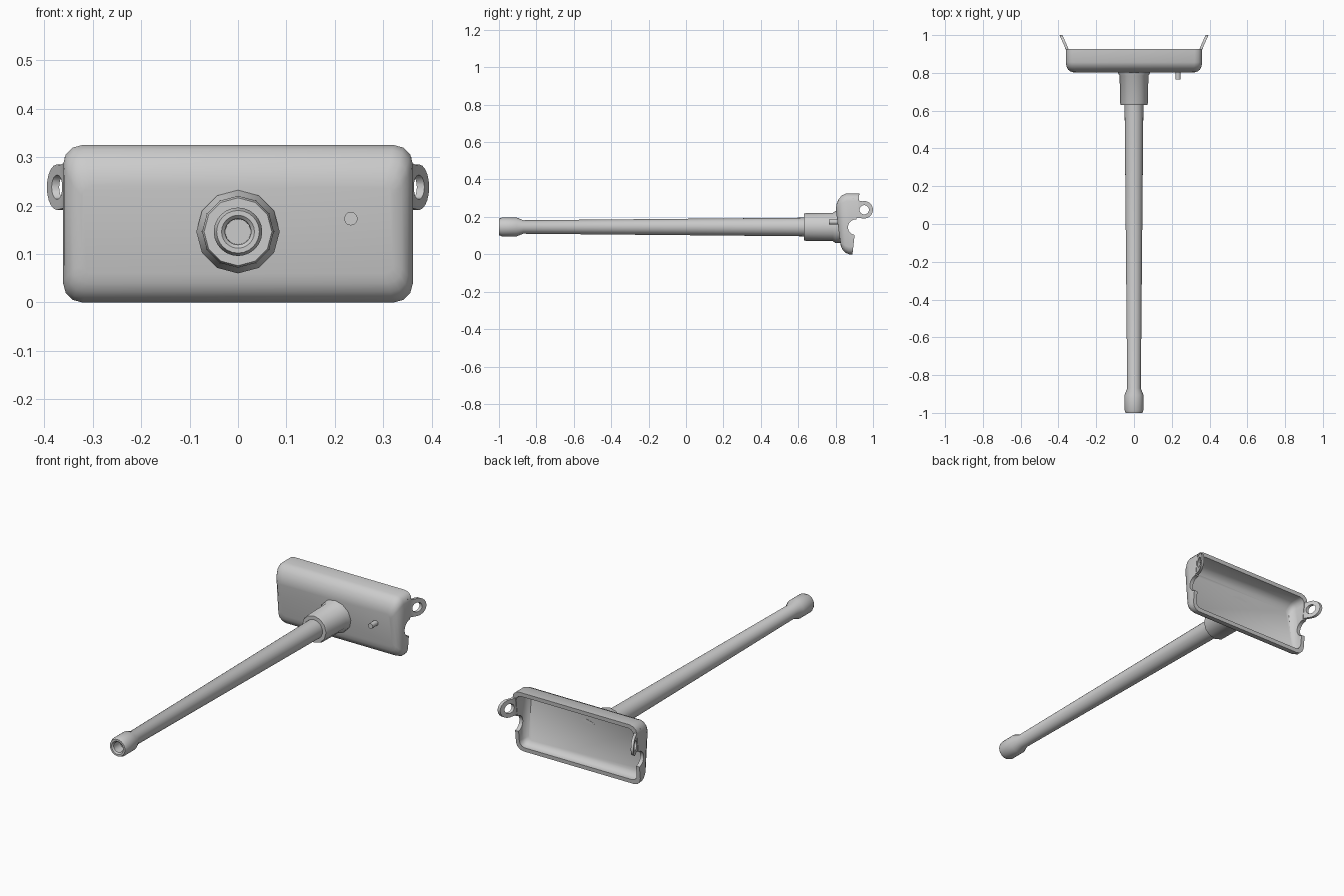
import bpy, bmesh, math
from mathutils import Vector

if "Cube" in bpy.data.objects:
    bpy.data.objects.remove(bpy.data.objects["Cube"])

AXIS_Z = 0.146
mat = bpy.data.materials.new("plain grey")
mat.diffuse_color = (0.6, 0.6, 0.6, 1)
mat.use_nodes = True
mat.node_tree.nodes["Principled BSDF"].inputs["Base Color"].default_value = mat.diffuse_color


def finish(name, bm, angle=35, cutters=()):
    """Turn a bmesh into a shaded object, with optional boolean cuts."""
    bmesh.ops.recalc_face_normals(bm, faces=bm.faces)
    mesh = bpy.data.meshes.new(name)
    bm.to_mesh(mesh)
    bm.free()
    ob = bpy.data.objects.new(name, mesh)
    bpy.context.collection.objects.link(ob)
    mesh.materials.append(mat)
    bpy.ops.object.select_all(action='DESELECT')
    ob.select_set(True)
    bpy.context.view_layer.objects.active = ob
    for c in cutters:
        m = ob.modifiers.new("cut", 'BOOLEAN')
        m.operation, m.solver, m.object = 'DIFFERENCE', 'EXACT', c
        bpy.ops.object.modifier_apply(modifier=m.name)
    bpy.ops.object.shade_smooth_by_angle(angle=math.radians(angle))
    return ob


def loft(bm, rings):
    """Bridge equal-length rings of points and cap both ends."""
    loops = [[bm.verts.new(p) for p in r] for r in rings]
    n = len(loops[0])
    for a, b in zip(loops, loops[1:]):
        for i in range(n):
            j = (i + 1) % n
            bm.faces.new((a[i], a[j], b[j], b[i]))
    bm.faces.new(loops[0])
    bm.faces.new(loops[-1])


def lathe(name, profile, segs, x=0, z=AXIS_Z):
    """Revolve (radius, y) pairs around an axis along y."""
    bm = bmesh.new()
    loft(bm, [[(x + r * math.sin(math.tau * i / segs), y,
                z + r * math.cos(math.tau * i / segs)) for i in range(segs)]
              for r, y in profile])
    return finish(name, bm)


def cross_cylinder(name, y, z, r):
    """Hidden cutter running along x."""
    bm = bmesh.new()
    loft(bm, [[(x, y + r * math.cos(math.tau * i / 20), z + r * math.sin(math.tau * i / 20))
               for i in range(20)] for x in (-0.6, 0.6)])
    ob = finish(name, bm)
    ob.hide_render = True
    ob.hide_set(True)
    return ob


def plate_ring(xh, z0, z1, yb, yt, r):
    """Rounded rectangle whose depth slopes from yb (bottom) to yt (top)."""
    pts = []
    for k, (sx, top) in enumerate(((1, 1), (-1, 1), (-1, 0), (1, 0))):
        cx, cz = sx * (xh - r), (z1 - r if top else z0 + r)
        for s in range(4):
            a = math.radians(90 * k + 30 * s)
            z = cz + r * math.sin(a)
            pts.append((cx + r * math.cos(a), yb + (yt - yb) * (z - z0) / (z1 - z0), z))
    return pts


# Barrel with swollen muzzle and a bore
lathe("barrel", [(0.05, 0.66), (0.036, -0.87), (0.05, -0.905), (0.05, -0.985),
                 (0.044, -1.0), (0.034, -1.0), (0.027, -0.993), (0.026, -0.94)], 24)

# Collar where the barrel meets the shield, flared at its base
lathe("collar", [(0.05, 0.63), (0.07, 0.63), (0.074, 0.64), (0.076, 0.785), (0.086, 0.80), (0.086, 0.828)], 12)

# Small pin on the shield face
lathe("pin", [(0.014, 0.765), (0.014, 0.825)], 12, x=0.233, z=0.173)

# Shield: rounded open-backed shell with a notch in each side wall
notch = cross_cylinder("notch_cutter", 0.908, 0.145, 0.042)
eye = cross_cylinder("eye_cutter", 0.953, 0.238, 0.025)
bm = bmesh.new()
loft(bm, [plate_ring(*r) for r in (
    (0.322, 0.045, 0.265, 0.847, 0.822, 0.02),
    (0.334, 0.03, 0.29, 0.858, 0.838, 0.025),
    (0.341, 0.021, 0.304, 0.872, 0.86, 0.03),
    (0.341, 0.021, 0.304, 0.892, 0.925, 0.03),
    (0.361, 0.0, 0.325, 0.890, 0.927, 0.04),
    (0.361, 0.0, 0.325, 0.872, 0.856, 0.04),
    (0.358, 0.008, 0.315, 0.853, 0.833, 0.04),
    (0.350, 0.022, 0.293, 0.838, 0.815, 0.035),
    (0.338, 0.04, 0.268, 0.829, 0.805, 0.03),
    (0.322, 0.06, 0.24, 0.825, 0.801, 0.02))])
finish("shield", bm, 40, (notch,))

# Mounting ears: flared plates with a round eye
for side, label in ((1, "right"), (-1, "left")):
    outline = [(0.89, 0.3), (0.918, 0.288)]
    for i in range(13):
        a = math.radians(105 - 17.5 * i)
        outline.append((0.953 + 0.047 * math.cos(a), 0.238 + 0.047 * math.sin(a)))
    outline += [(0.915, 0.195), (0.89, 0.19)]
    bm = bmesh.new()
    loft(bm, [[(side * (x + 0.45 * max(0, y - 0.92)), y, z) for y, z in outline]
              for x in (0.343, 0.3585)])
    bmesh.ops.triangulate(bm, faces=[f for f in bm.faces if len(f.verts) > 4])
    finish(label + "_ear", bm, 35, (eye,))
